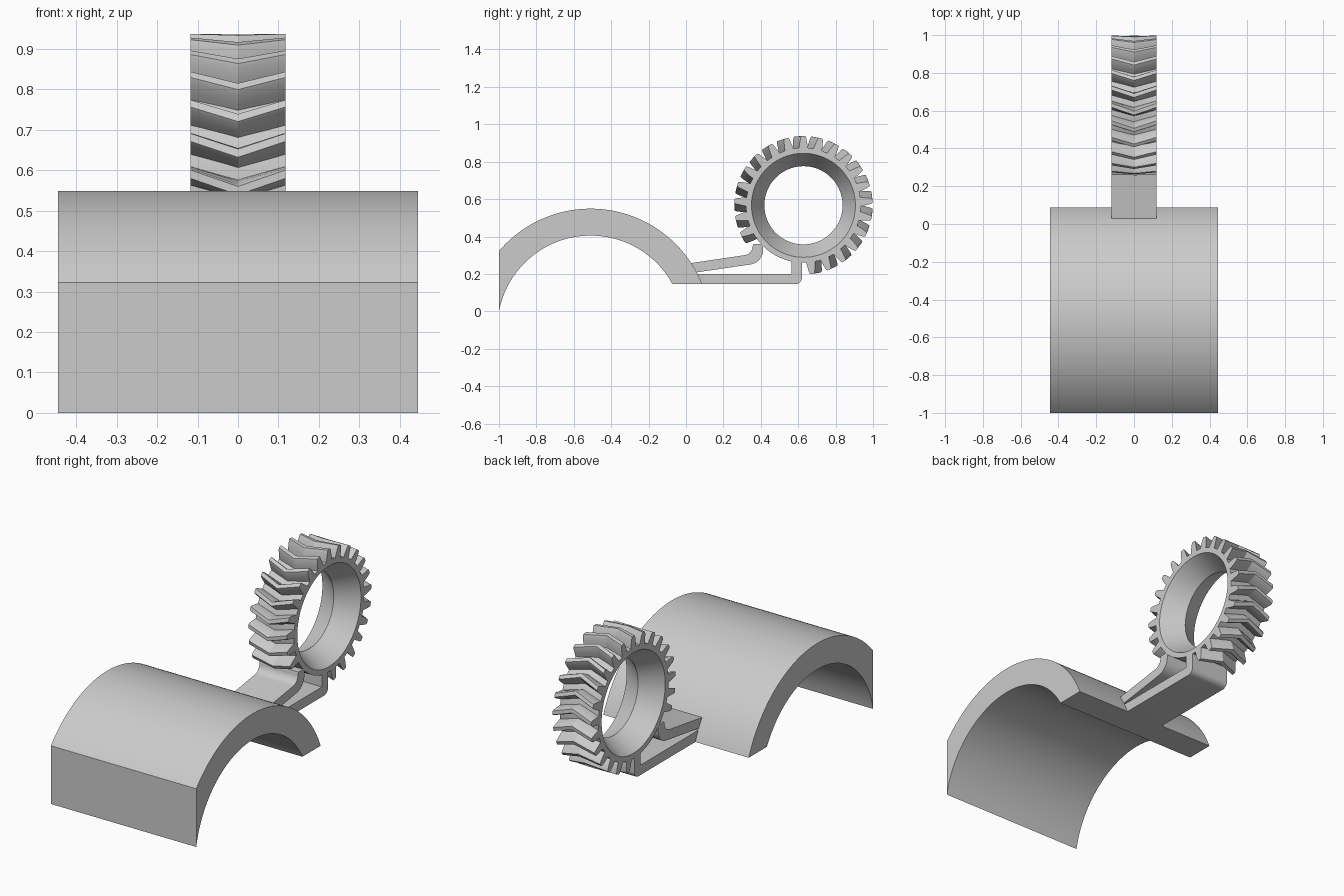
import bpy, bmesh
from math import sin, cos, pi, radians, atan2

cube = bpy.data.objects.get("Cube")
if cube:
    bpy.data.objects.remove(cube, do_unlink=True)

grey = bpy.data.materials.new("plain grey")
grey.use_nodes = True
grey.diffuse_color = (0.6, 0.6, 0.6, 1)
grey.node_tree.nodes["Principled BSDF"].inputs["Base Color"].default_value = (0.6, 0.6, 0.6, 1)

HALF = 0.118                # half width of gear and straps
CY, CZ = 0.628, 0.567       # gear centre
TEETH, TIP, ROOT = 25, 0.37, 0.306


def finish(name, bm):
    bmesh.ops.recalc_face_normals(bm, faces=bm.faces)
    mesh = bpy.data.meshes.new(name)
    bm.to_mesh(mesh)
    bm.free()
    mesh.materials.append(grey)
    obj = bpy.data.objects.new(name, mesh)
    bpy.context.collection.objects.link(obj)
    bpy.ops.object.select_all(action='DESELECT')
    obj.select_set(True)
    bpy.context.view_layer.objects.active = obj
    bpy.ops.object.shade_smooth_by_angle(angle=radians(25))
    return obj


def arc(cy, cz, r, a0, a1, n):
    """Points on an arc in the side plane, angles in radians."""
    steps = [a0 + (a1 - a0) * i / n for i in range(n + 1)]
    return [(cy + r * cos(a), cz + r * sin(a)) for a in steps]


def loft(bm, sections):
    """Join equal closed sections, given as (x, side points), and cap the ends."""
    rings = [[bm.verts.new((x, y, z)) for y, z in pts] for x, pts in sections]
    for a, b in zip(rings, rings[1:]):
        for i in range(len(a)):
            j = (i + 1) % len(a)
            bm.faces.new((a[i], a[j], b[j], b[i]))
    bm.faces.new(rings[0])
    bm.faces.new(rings[-1])


def prism(name, pts, half):
    bm = bmesh.new()
    loft(bm, [(-half, pts), (half, pts)])
    return finish(name, bm)


# Arched saddle: two concentric arcs with a vertical front and a level back foot
AY, AZ = -0.51, -0.094
outer = arc(AY, AZ, 0.643, atan2(0.239, 0.597), atan2(0.416, -0.49), 64)
inner = arc(AY, AZ, 0.499, atan2(0.094, -0.49), atan2(0.239, 0.438), 64)
prism("arched_saddle", outer + inner, 0.445)

# Lower strap: level bar turning up into the gear
prism("lower_strap",
      [(0.03, 0.145)] + arc(0.585, 0.18, 0.035, -pi / 2, 0, 8)
      + [(0.62, 0.28), (0.565, 0.28), (0.565, 0.2), (0.03, 0.2)], HALF)

# Upper strap: sloping bar with a curved turn up into the gear
prism("upper_strap",
      [(0.0, 0.2)] + arc(0.333, 0.33, 0.08, radians(-81), 0, 10)
      + [(0.413, 0.36), (0.36, 0.36)]
      + arc(0.307, 0.35, 0.05, 0, radians(-81), 10) + [(0.0, 0.254)], HALF)

# Gear ring: waisted bore, narrowest in the middle
bm = bmesh.new()
N = 96
profile = [(-HALF, 0.307), (HALF, 0.307), (HALF, 0.278), (0, 0.209), (-HALF, 0.278)]
rings = [[bm.verts.new((x, CY + r * cos(2 * pi * i / N), CZ + r * sin(2 * pi * i / N)))
          for i in range(N)] for x, r in profile]
for k, a in enumerate(rings):
    b = rings[(k + 1) % len(rings)]
    for i in range(N):
        j = (i + 1) % N
        bm.faces.new((a[i], a[j], b[j], b[i]))
finish("gear_ring", bm)


# Herringbone teeth, left out where the straps meet the ring
def tooth_section(a):
    shape = [(-0.08, ROOT - 0.006), (-0.065, 0.325), (-0.042, 0.36), (-0.028, TIP),
             (0.028, TIP), (0.042, 0.36), (0.065, 0.325), (0.08, ROOT - 0.006)]
    return [(CY + r * cos(a + d), CZ + r * sin(a + d)) for d, r in shape]


SWEEP = 0.11                # the middle of each tooth leads its ends
bm = bmesh.new()
for i in range(TEETH):
    a = pi / 2 + 2 * pi * i / TEETH
    if radians(217) < a % (2 * pi) < radians(270):
        continue
    loft(bm, [(-HALF, tooth_section(a)), (0, tooth_section(a + SWEEP)), (HALF, tooth_section(a))])
finish("gear_teeth", bm)
